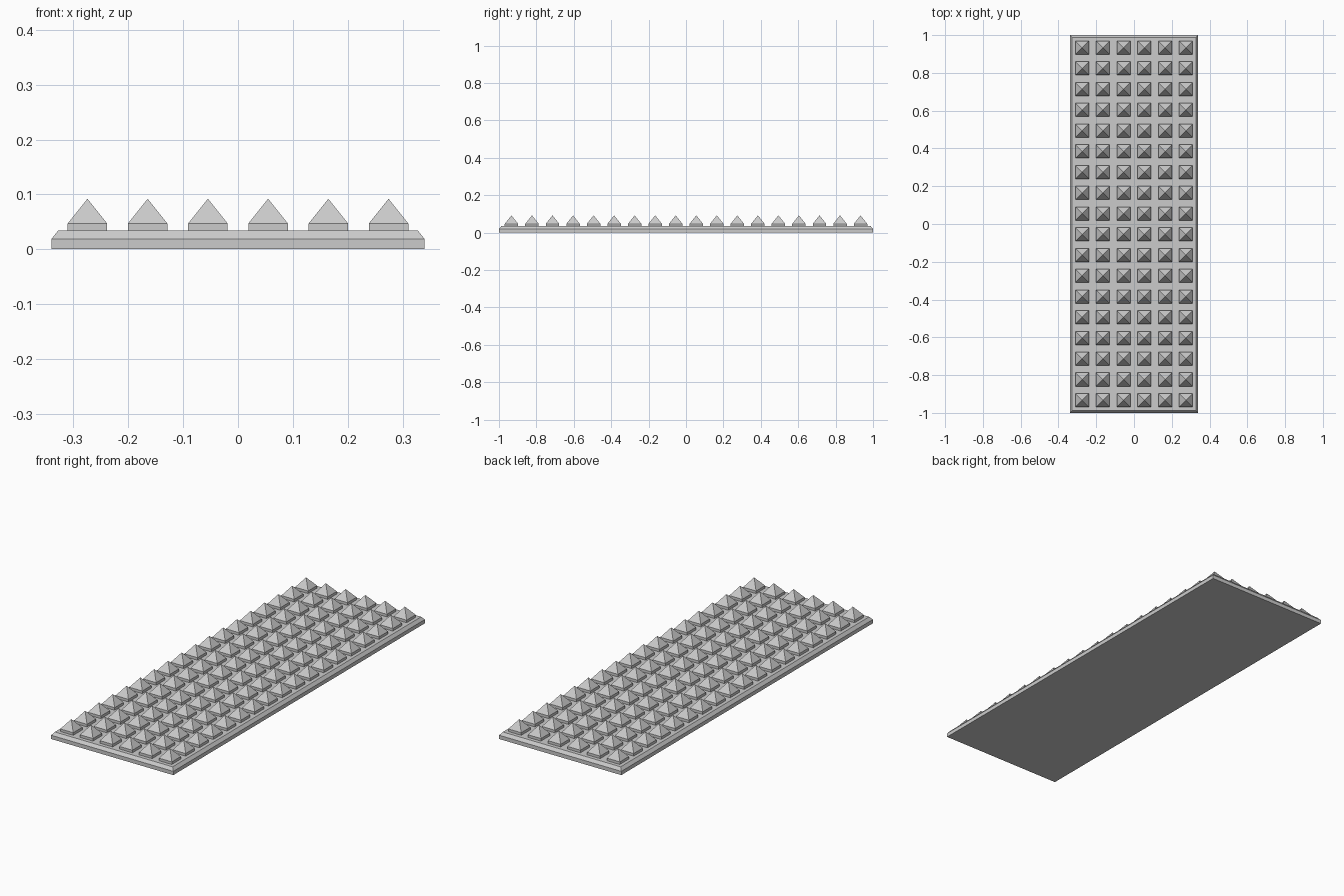
import bpy, bmesh

if "Cube" in bpy.data.objects:
    bpy.data.objects.remove(bpy.data.objects["Cube"])

COLS, ROWS, PITCH = 6, 18, 0.1098
HALF_X, HALF_Y, INSET = 0.34, 1.0, 0.012
Z_EDGE, Z_TOP, Z_SHOULDER, Z_TIP = 0.019, 0.034, 0.047, 0.092
STUD = 0.036


def ring(bm, hx, hy, z, cx=0, cy=0):
    return [bm.verts.new((cx + sx * hx, cy + sy * hy, z))
            for sx, sy in ((-1, -1), (1, -1), (1, 1), (-1, 1))]


def bridge(bm, low, high):
    for i in range(4):
        j = (i + 1) % 4
        bm.faces.new((low[i], low[j], high[j], high[i]))


def finish(bm, name):
    mesh = bpy.data.meshes.new(name)
    bm.to_mesh(mesh)
    bm.free()
    obj = bpy.data.objects.new(name, mesh)
    bpy.context.collection.objects.link(obj)
    return obj


# Base plate with a bevelled upper rim
bm = bmesh.new()
rings = [ring(bm, HALF_X, HALF_Y, 0), ring(bm, HALF_X, HALF_Y, Z_EDGE),
         ring(bm, HALF_X - INSET, HALF_Y - INSET, Z_TOP)]
bm.faces.new(rings[0][::-1])
for low, high in zip(rings, rings[1:]):
    bridge(bm, low, high)
bm.faces.new(rings[-1])
finish(bm, "base_plate")

# Grid of square studs with pyramid tips
bm = bmesh.new()
for c in range(COLS):
    for r in range(ROWS):
        x = (c - (COLS - 1) / 2) * PITCH
        y = (r - (ROWS - 1) / 2) * PITCH
        foot = ring(bm, STUD, STUD, Z_TOP, x, y)
        shoulder = ring(bm, STUD, STUD, Z_SHOULDER, x, y)
        bridge(bm, foot, shoulder)
        tip = bm.verts.new((x, y, Z_TIP))
        for i in range(4):
            bm.faces.new((shoulder[i], shoulder[(i + 1) % 4], tip))
finish(bm, "pyramid_studs")
